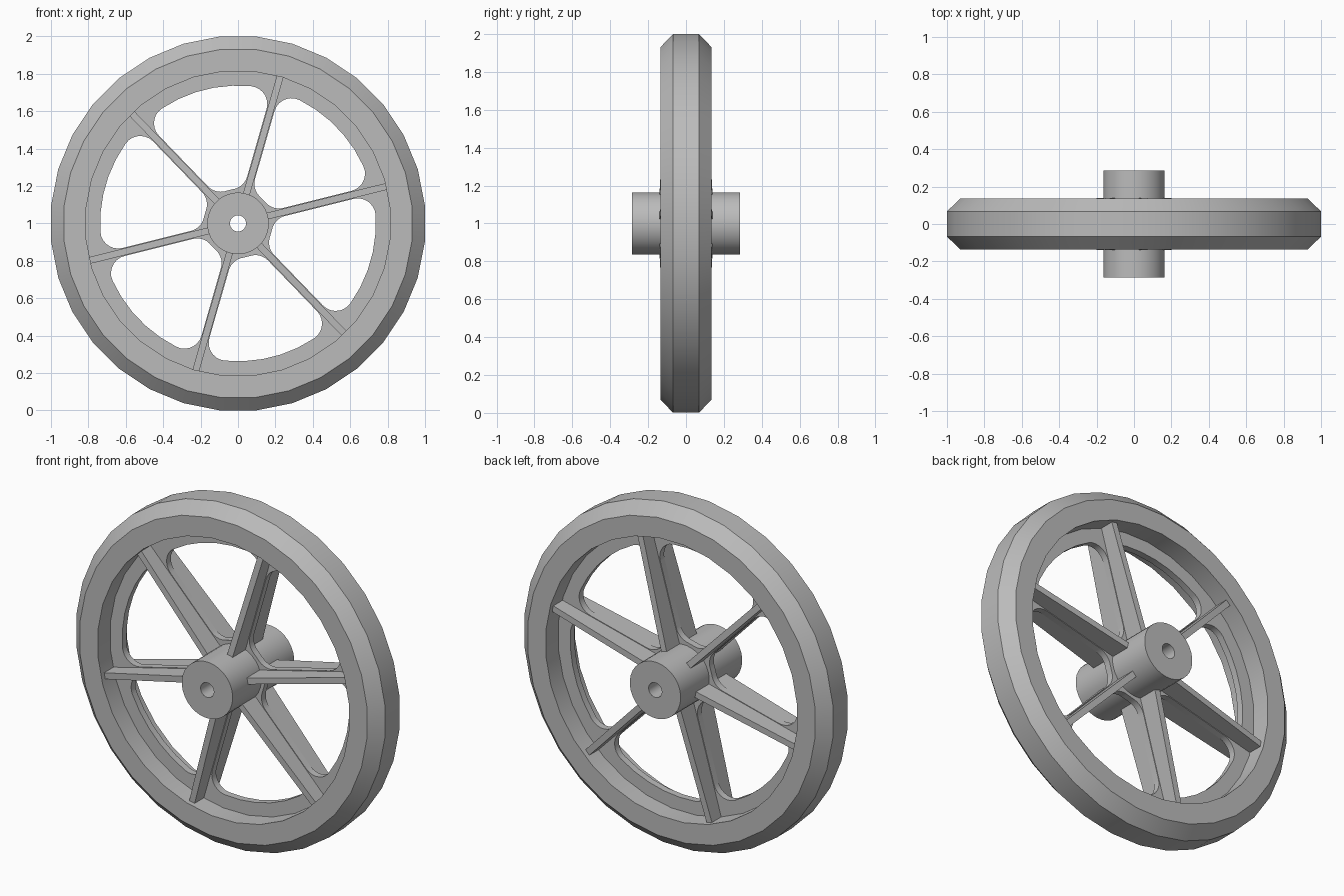
import bpy, bmesh
from math import sin, cos, pi, asin, radians
from mathutils import Matrix, Vector

cube = bpy.data.objects.get("Cube")
if cube:
    bpy.data.objects.remove(cube, do_unlink=True)

SPOKES = 6
FIRST = radians(14)
CENTRE = Vector((0, 0, 1))

grey = bpy.data.materials.new("cast grey")
grey.use_nodes = True
colour = (0.5, 0.5, 0.5, 1)
grey.diffuse_color = colour
grey.node_tree.nodes["Principled BSDF"].inputs["Base Color"].default_value = colour


def finish(obj):
    """Smooth the round surfaces but keep the hard edges."""
    bpy.ops.object.select_all(action='DESELECT')
    obj.select_set(True)
    bpy.context.view_layer.objects.active = obj
    bpy.ops.object.shade_smooth_by_angle(angle=radians(30))


def add_mesh(name, bm):
    bmesh.ops.recalc_face_normals(bm, faces=bm.faces)
    mesh = bpy.data.meshes.new(name)
    bm.to_mesh(mesh)
    bm.free()
    mesh.materials.append(grey)
    obj = bpy.data.objects.new(name, mesh)
    obj.location = CENTRE
    bpy.context.collection.objects.link(obj)
    finish(obj)
    return obj


def lathe(name, profile, steps):
    """Turn a closed (radius, y) profile around the axle."""
    bm = bmesh.new()
    rings = []
    for i in range(steps):
        a = 2 * pi * (i + 0.5) / steps
        rings.append([bm.verts.new((r * cos(a), y, r * sin(a))) for r, y in profile])
    n = len(profile)
    for i in range(steps):
        here, there = rings[i], rings[(i + 1) % steps]
        for j in range(n):
            k = (j + 1) % n
            bm.faces.new((here[j], here[k], there[k], there[j]))
    return add_mesh(name, bm)


# Rim with chamfered edges, and bored hub
lathe("rim", [(0.817, -0.135), (0.935, -0.135), (1.004, -0.068),
              (1.004, 0.068), (0.935, 0.135), (0.817, 0.135)], 32)
lathe("hub", [(0.043, -0.285), (0.165, -0.285), (0.165, 0.285), (0.043, 0.285)], 32)


# Web plate with rounded windows
def arc(cx, cy, radius, start, end, steps):
    angles = [start + (end - start) * i / steps for i in range(steps + 1)]
    return [(cx + radius * cos(a), cy + radius * sin(a)) for a in angles]


def window(turn, side=0.022, inner=0.185, outer=0.737, fillet=0.095):
    """Outline of one window between two spokes."""
    span = 2 * pi / SPOKES
    ri, ro = inner + fillet, outer - fillet
    ai, ao = asin((side + fillet) / ri), asin((side + fillet) / ro)

    def corner(radius, angle, start, end):
        return arc(radius * cos(angle), radius * sin(angle), fillet, start, end, 7)

    points = corner(ro, ao, -pi / 2, ao)
    points += arc(0, 0, outer, ao, span - ao, 5)[1:-1]
    points += corner(ro, span - ao, span - ao, span + pi / 2)
    points += corner(ri, span - ai, span + pi / 2, span - ai + pi)
    points += corner(ri, ai, ai + pi, 1.5 * pi)
    spin = Matrix.Rotation(turn, 2)
    return [spin @ Vector(p) for p in points]


outlines = [arc(0, 0, 0.83, 0, 2 * pi, 32)[:-1], arc(0, 0, 0.12, 0, 2 * pi, 32)[:-1]]
outlines += [window(FIRST + i * 2 * pi / SPOKES) for i in range(SPOKES)]
curve = bpy.data.curves.new("web_plate", 'CURVE')
curve.dimensions = '2D'
curve.fill_mode = 'BOTH'
curve.extrude = 0.02
curve.materials.append(grey)
for outline in outlines:
    spline = curve.splines.new('POLY')
    spline.points.add(len(outline) - 1)
    for point, (x, y) in zip(spline.points, outline):
        point.co = (x, y, 0, 1)
    spline.use_cyclic_u = True
web = bpy.data.objects.new("web_plate", curve)
web.location = CENTRE
web.rotation_euler.x = pi / 2
bpy.context.collection.objects.link(web)
bpy.ops.object.select_all(action='DESELECT')
web.select_set(True)
bpy.context.view_layer.objects.active = web
bpy.ops.object.convert(target='MESH')
finish(bpy.context.view_layer.objects.active)

# Spoke ribs, deeper at the hub than at the rim
for i in range(SPOKES):
    bm = bmesh.new()
    bmesh.ops.create_cube(bm, size=1)
    for v in bm.verts:
        at_rim = v.co.x > 0
        depth = 0.105 if at_rim else 0.141
        v.co = (0.825 if at_rim else 0.14, 2 * v.co.y * depth, v.co.z * 0.036)
    bm.transform(Matrix.Rotation(-(FIRST + i * 2 * pi / SPOKES), 4, 'Y'))
    add_mesh(f"spoke_{i + 1}", bm)
